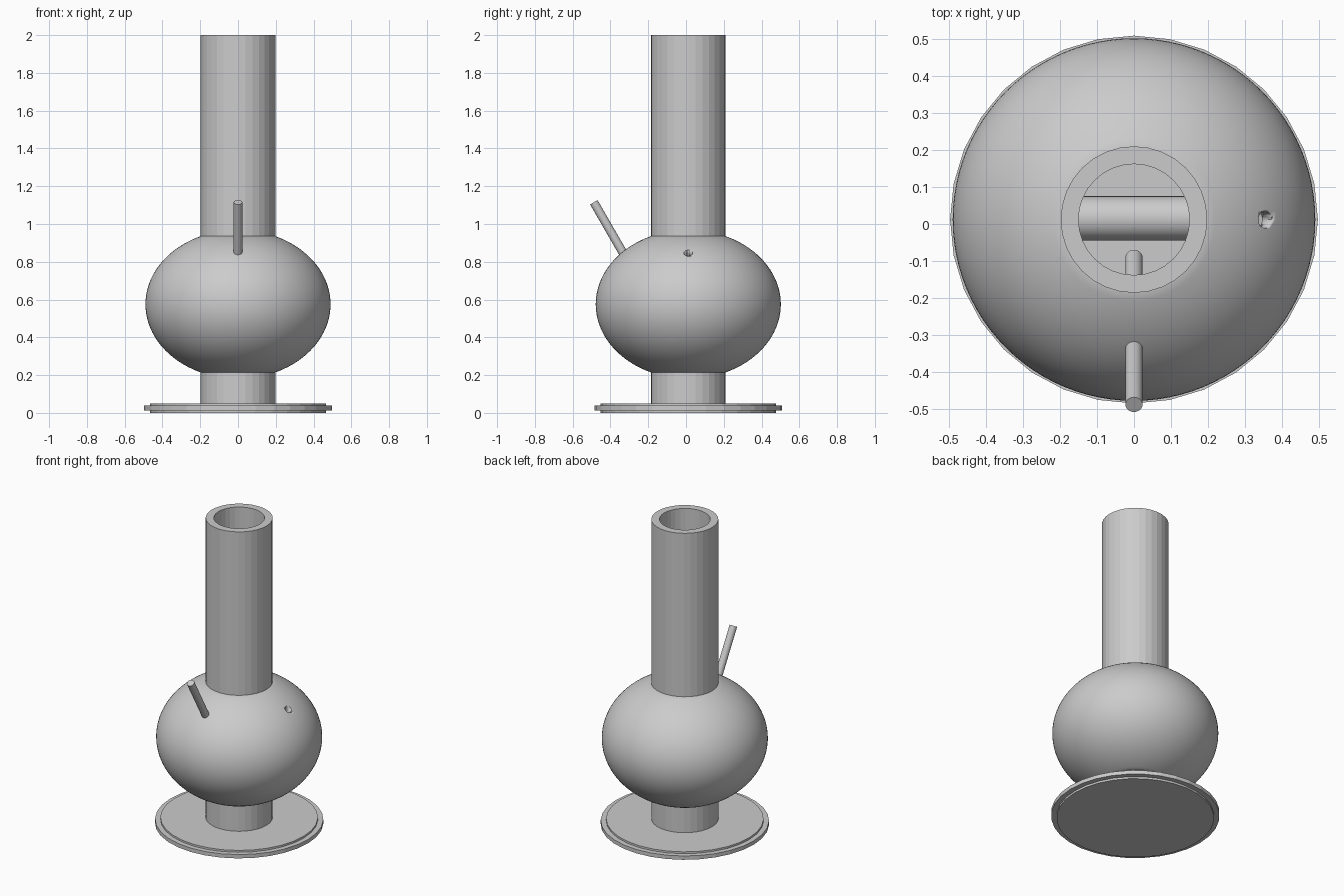
import bpy, bmesh
from math import sin, cos, asin, pi
from mathutils import Vector

if "Cube" in bpy.data.objects:
    bpy.data.objects.remove(bpy.data.objects["Cube"])

CY = 0.012            # y of the main axis
CZ = 0.575            # centre height of the bulb


def finish(name, bm, smooth=None):
    bmesh.ops.recalc_face_normals(bm, faces=bm.faces[:])
    me = bpy.data.meshes.new(name)
    bm.to_mesh(me)
    bm.free()
    ob = bpy.data.objects.new(name, me)
    bpy.context.collection.objects.link(ob)
    if smooth:
        select(ob)
        bpy.ops.object.shade_smooth_by_angle(angle=smooth)
    return ob


def select(ob):
    bpy.ops.object.select_all(action='DESELECT')
    ob.select_set(True)
    bpy.context.view_layer.objects.active = ob


def lathe(name, profile, segs, closed=True, smooth=None):
    """Revolve (radius, z) points about the main axis."""
    bm = bmesh.new()
    rings = []
    for r, z in profile:
        if r == 0:
            rings.append([bm.verts.new((0, CY, z))] * segs)
        else:
            rings.append([bm.verts.new((r * cos(2 * pi * i / segs),
                                        CY + r * sin(2 * pi * i / segs), z)) for i in range(segs)])
    n = len(rings)
    for k in range(n if closed else n - 1):
        a, b = rings[k], rings[(k + 1) % n]
        for i in range(segs):
            j = (i + 1) % segs
            quad = list(dict.fromkeys((a[i], a[j], b[j], b[i])))
            if len(quad) > 2:
                bm.faces.new(quad)
    return finish(name, bm, smooth)


def rod(name, start, end, radius, segs=32):
    a, b = Vector(start), Vector(end)
    bm = bmesh.new()
    bmesh.ops.create_cone(bm, cap_ends=True, segments=segs, radius1=radius,
                          radius2=radius, depth=(b - a).length)
    bm.transform((b - a).to_track_quat('Z', 'Y').to_matrix().to_4x4())
    bmesh.ops.translate(bm, verts=bm.verts[:], vec=(a + b) / 2)
    return finish(name, bm, 0.6)


def ellipse_arc(a, b, r_end, n=48):
    """Points from the lower opening to the upper one, where radius = r_end."""
    t0 = pi / 2 - asin(r_end / a)
    return [(a * cos(t), CZ + b * sin(t)) for t in (-t0 + 2 * t0 * i / n for i in range(n + 1))]


# Foot plate with a thin projecting rim
lathe("base", [(0, 0), (0.465, 0), (0.465, 0.013), (0.497, 0.013), (0.497, 0.038),
               (0.465, 0.038), (0.465, 0.05), (0, 0.05)], 32, closed=False)

# Straight hollow neck pieces above and below the bulb
lathe("lower_neck", [(0.15, 0.23), (0.15, 0.05), (0.198, 0.05), (0.198, 0.22)], 32, closed=False)
lathe("upper_tube", [(0.198, 0.93), (0.198, 2), (0.15, 2), (0.15, 0.93)], 32, closed=False)

# Thick-walled squashed bulb
outer = ellipse_arc(0.49, 0.394, 0.198)
inner = ellipse_arc(0.44, 0.345, 0.15)
z_top, z_bot = outer[-1][1], outer[0][1]
bulb = lathe("bulb", outer + [(0.15, z_top)] + inner[::-1] + [(0.15, z_bot)], 96, smooth=0.6)

# Small slanted air hole in the right side of the bulb
cutter = rod("hole_cutter", (0.256, CY, 0.677), (0.456, CY, 1.023), 0.023)
cutter.hide_render = True
mod = bulb.modifiers.new("air_hole", 'BOOLEAN')
mod.object = cutter
mod.operation = 'DIFFERENCE'
mod.solver = 'EXACT'
select(bulb)
bpy.ops.object.modifier_apply(modifier=mod.name)
bpy.data.objects.remove(cutter)

# Slanted stem entering the bulb from the front
rod("stem", (0, -0.09, 0.425), (0, -0.488, 1.115), 0.023)

# Horizontal diffuser inside the bulb
rod("diffuser", (-0.2, 0.015, 0.4), (0.2, 0.015, 0.4), 0.06)
